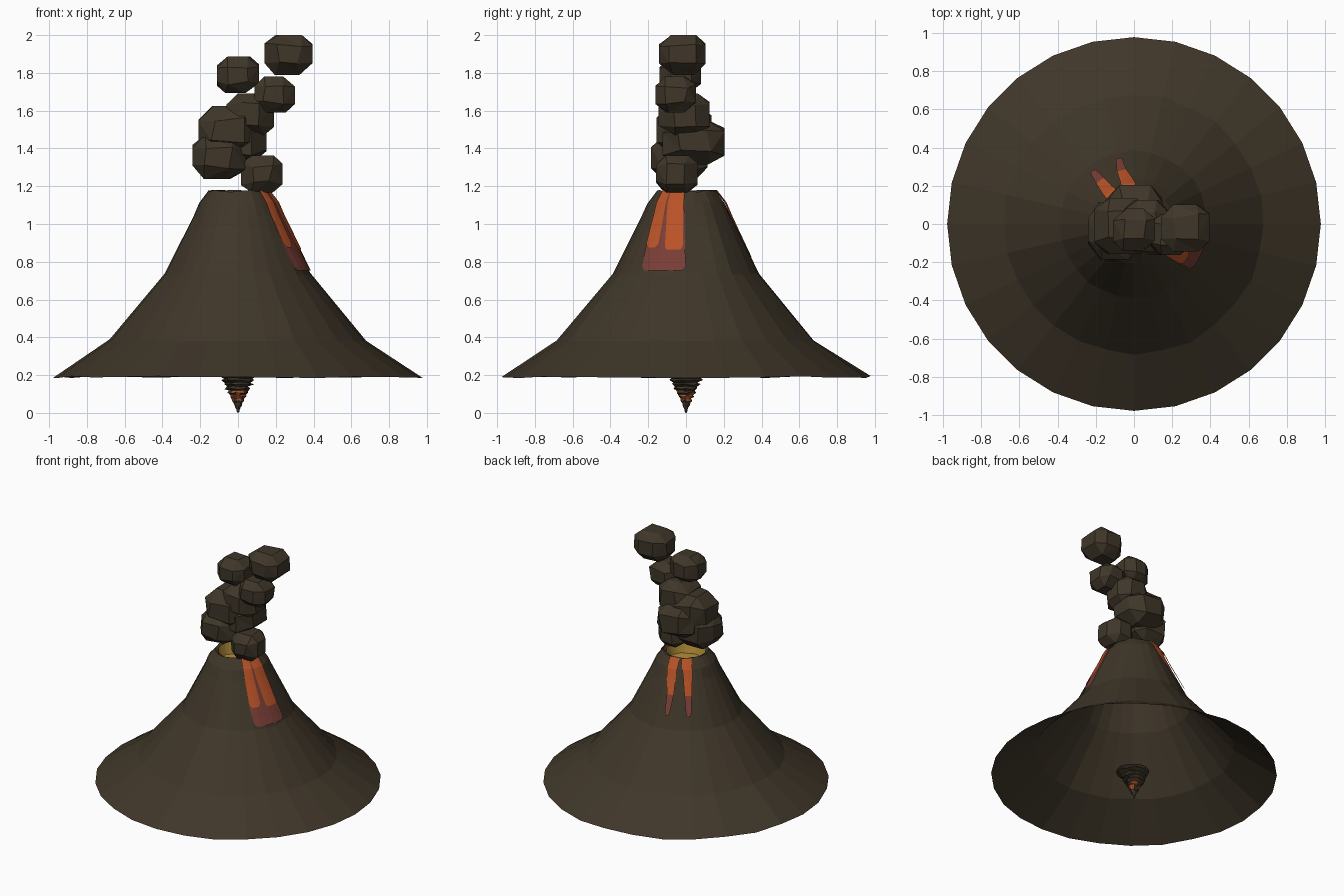
import bpy, bmesh, math, random
from mathutils import Vector

random.seed(4)
cube = bpy.data.objects.get("Cube")
if cube:
    bpy.data.objects.remove(cube, do_unlink=True)


def material(name, rgb):
    m = bpy.data.materials.new(name)
    m.use_nodes = True
    m.diffuse_color = (*rgb, 1)
    bsdf = m.node_tree.nodes["Principled BSDF"]
    bsdf.inputs["Base Color"].default_value = (*rgb, 1)
    bsdf.inputs["Roughness"].default_value = 0.9
    return m


ROCK = material("dark_brown_rock", (0.050, 0.037, 0.022))
ORANGE = material("orange_lava", (0.48, 0.085, 0.020))
RED = material("cooling_red_lava", (0.19, 0.047, 0.036))
YELLOW = material("yellow_glow", (0.45, 0.27, 0.042))


def finish(name, bm, *mats):
    mesh = bpy.data.meshes.new(name)
    bm.normal_update()
    bm.to_mesh(mesh)
    bm.free()
    for m in mats:
        mesh.materials.append(m)
    ob = bpy.data.objects.new(name, mesh)
    bpy.context.collection.objects.link(ob)
    return ob


def polar(r, angle, z):
    return Vector((r * math.cos(angle), r * math.sin(angle), z))


def lathe(bm, profile, sides, jitter, waver):
    """Stack rings of (radius, height) and bridge them with quads."""
    rings = []
    for i, (r, z) in enumerate(profile):
        rings.append([bm.verts.new(polar(
            r * (1 + random.uniform(-jitter, jitter) * (i > 0)),
            math.tau * k / sides,
            z + random.uniform(-waver, waver))) for k in range(sides)])
    rows = []
    for low, high in zip(rings, rings[1:]):
        rows.append([bm.faces.new((low[k], low[(k + 1) % sides],
                                   high[(k + 1) % sides], high[k]))
                     for k in range(sides)])
    return rings, rows


# Mountain: open underside, flared skirt, glowing crater
SLOPE = [(0.978, 0.19), (0.68, 0.385), (0.385, 0.735),
         (0.235, 1.04), (0.205, 1.11), (0.155, 1.175)]
bm = bmesh.new()
rings, rows = lathe(bm, SLOPE + [(0.135, 1.165), (0.115, 1.09)], 28, 0.012, 0.006)
floor = bm.faces.new(rings[-1])
for f in rows[-1] + [floor]:
    f.material_index = 1
finish("mountain", bm, ROCK, YELLOW)


def slope_radius(z):
    for (r0, z0), (r1, z1) in zip(SLOPE, SLOPE[1:]):
        if z <= z1:
            return r0 + (r1 - r0) * (z - z0) / (z1 - z0)
    return SLOPE[-1][0]


# Lava: thin plates that follow the slope; rows are (height, start, end degrees)
def lava(name, mat, lift, outline):
    heights = {z for z, a, b in outline}
    top, bottom = outline[0][0], outline[-1][0]
    heights |= {z for r, z in SLOPE if bottom < z < top}
    bm = bmesh.new()
    steps = 5
    grid = []
    for z in sorted(heights, reverse=True):
        for (z0, a0, b0), (z1, a1, b1) in zip(outline, outline[1:]):
            if z1 <= z <= z0:
                t = (z0 - z) / (z0 - z1)
                a, b = a0 + (a1 - a0) * t, b0 + (b1 - b0) * t
                break
        grid.append([bm.verts.new(polar(slope_radius(z) + lift,
                                        math.radians(a + (b - a) * k / steps),
                                        z + lift * 0.4))
                     for k in range(steps + 1)])
    for up, low in zip(grid, grid[1:]):
        for k in range(steps):
            bm.faces.new((up[k], low[k], low[k + 1], up[k + 1]))
    finish(name, bm, mat)


lava("right_flow_crust", RED, 0.008,
     [(1.175, -47, -3), (0.87, -41, -1), (0.77, -38, 0), (0.75, -35, -3)])
lava("right_flow_front_stream", ORANGE, 0.013,
     [(1.175, -47, -30), (0.89, -41, -27), (0.87, -38, -30)])
lava("right_flow_back_stream", ORANGE, 0.013,
     [(1.175, -28, -4), (0.88, -20, -3), (0.86, -18, -5)])
for side, a, b, tip in (("inner", 84, 110, 103), ("outer", 114, 138, 128)):
    mid_a, mid_b = tip - 5, tip + 5
    lava("back_flow_" + side, ORANGE, 0.01,
         [(1.175, a, b), (1.08, a + 6, b - 2), (0.95, mid_a, mid_b)])
    lava("back_flow_tip_" + side, RED, 0.01,
         [(0.95, mid_a, mid_b), (0.84, tip - 3, tip + 3), (0.82, tip - 2, tip + 2)])

# Smoke: chunky chamfered boulders (centre, half sizes)
PUFFS = [
    ((0.125, -0.05, 1.265), (0.11, 0.11, 0.097)),
    ((-0.10, -0.035, 1.355), (0.142, 0.15, 0.117)),
    ((0.0, 0.04, 1.435), (0.15, 0.165, 0.12)),
    ((-0.055, -0.01, 1.50), (0.155, 0.145, 0.125)),
    ((0.065, -0.01, 1.58), (0.125, 0.135, 0.11)),
    ((0.195, -0.055, 1.685), (0.107, 0.107, 0.095)),
    ((0.0, -0.03, 1.79), (0.11, 0.11, 0.097)),
    ((0.268, -0.02, 1.895), (0.127, 0.123, 0.105)),
]
for n, (centre, half) in enumerate(PUFFS, 1):
    bm = bmesh.new()
    bmesh.ops.create_cube(bm, size=2)
    bmesh.ops.bevel(bm, geom=bm.edges[:], offset=0.52, segments=1,
                    affect='EDGES', profile=0.5)
    for v in bm.verts:
        for i in range(3):
            if abs(v.co[i]) < 0.9:
                v.co[i] += random.uniform(-0.13, 0.13)
        v.co = Vector(centre) + Vector(v.co[i] * half[i] for i in range(3))
    bmesh.ops.triangulate(bm, faces=[f for f in bm.faces if len(f.verts) > 3])
    finish(f"smoke_puff_{n}", bm, ROCK)

# Root: ragged threaded spike under the mountain, with a molten band
bm = bmesh.new()
threads = 10
profile = [(0.002, 0.0)]
for i in range(1, threads + 1):
    t = i / threads
    reach = 0.115 * t ** 1.1
    profile += [(reach * 0.72, 0.215 * t - 0.012), (reach, 0.215 * t)]
rings, rows = lathe(bm, profile, 14, 0.12, 0.004)
bm.faces.new(rings[-1])
for f in bm.faces:
    if 0.065 < f.calc_center_median().z < 0.115 and random.random() < 0.6:
        f.material_index = 1
finish("root_spike", bm, ROCK, ORANGE)
